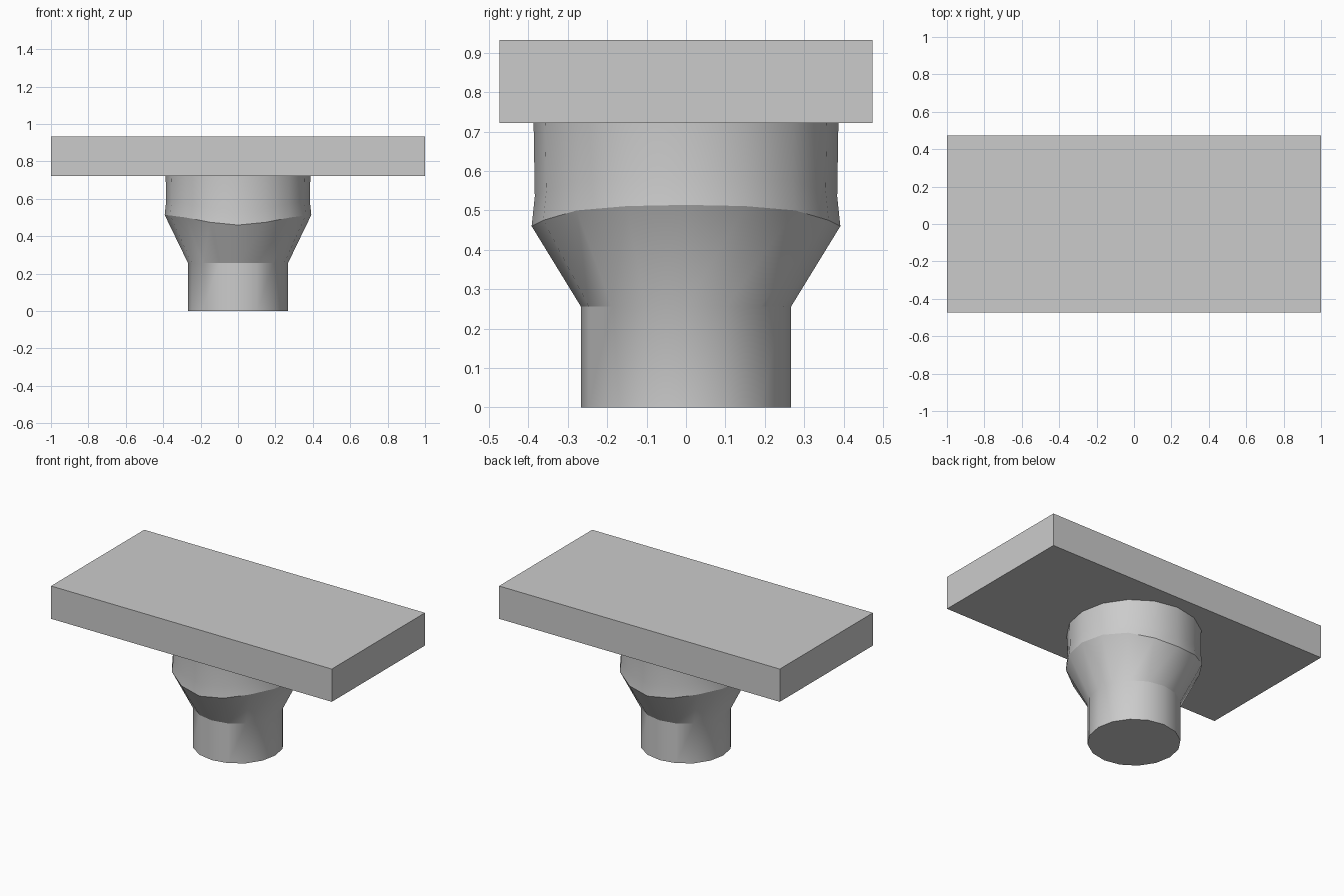
import bpy, bmesh, math

if "Cube" in bpy.data.objects:
    bpy.data.objects.remove(bpy.data.objects["Cube"])

SIDES = 16
# saddle rim height, from the y axis (lowest) round to the x axis (highest)
RIM = [0.46, 0.475, 0.50, 0.511, 0.514]


def rim_z(i):
    k = i % 8                      # steps away from the x axis
    return RIM[4 - min(k, 8 - k)]


def make(name, bm, smooth=False):
    bmesh.ops.recalc_face_normals(bm, faces=bm.faces)
    me = bpy.data.meshes.new(name)
    bm.to_mesh(me)
    bm.free()
    ob = bpy.data.objects.new(name, me)
    bpy.context.collection.objects.link(ob)
    if smooth:
        bpy.ops.object.select_all(action='DESELECT')
        ob.select_set(True)
        bpy.context.view_layer.objects.active = ob
        bpy.ops.object.shade_smooth_by_angle(angle=math.radians(28))
    return ob


# pedestal: stem, flared cone, saddle rim and collar as one lofted skin
bm = bmesh.new()
profile = [
    (0.267, lambda i: 0.0),
    (0.267, lambda i: 0.256),
    (0.392, rim_z),
    (0.384, lambda i: rim_z(i) + 0.075),
    (0.387, lambda i: 0.722),
]
rings = []
for r, height in profile:
    rings.append([bm.verts.new((r * math.cos(math.tau * i / SIDES),
                                r * math.sin(math.tau * i / SIDES),
                                height(i))) for i in range(SIDES)])
for low, high in zip(rings, rings[1:]):
    for i in range(SIDES):
        j = (i + 1) % SIDES
        bm.faces.new((low[i], low[j], high[j], high[i]))
bm.faces.new(rings[0])
bm.faces.new(rings[-1])
make("pedestal", bm, smooth=True)

# rectangular top slab
bm = bmesh.new()
bmesh.ops.create_cube(bm, size=1)
bmesh.ops.scale(bm, vec=(2.0, 0.948, 0.211), verts=bm.verts)
bmesh.ops.translate(bm, vec=(0, 0, 0.722 + 0.211 / 2), verts=bm.verts)
make("top_slab", bm)
